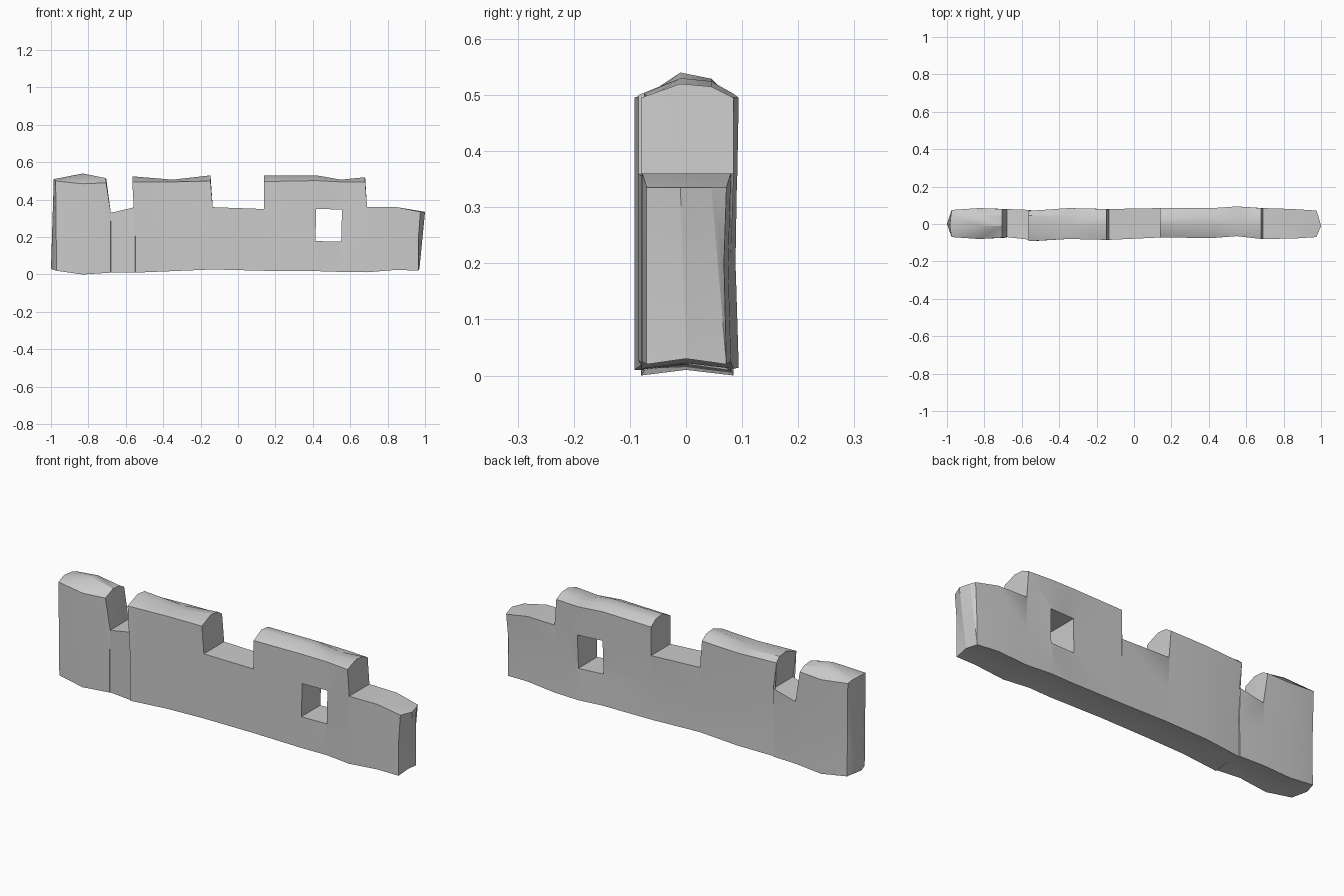
import bpy
import bmesh
from math import radians

cube = bpy.data.objects.get("Cube")
if cube:
    bpy.data.objects.remove(cube, do_unlink=True)

stone = bpy.data.materials.new("grey stone")
stone.use_nodes = True
colour = (0.6, 0.6, 0.6, 1)
stone.diffuse_color = colour
stone.node_tree.nodes["Principled BSDF"].inputs["Base Color"].default_value = colour


def section(bm, x, top_x, front, back, base, edge, ridge, tip=0, tip_top=0):
    """One cross-section of the wall; tip pushes the middle out for pointed ends."""
    lift = ridge - edge
    points = [
        (x, front, base),
        (x + tip, 0, base + 0.01),
        (x, back, base),
        (x, back * 0.94, 0.2),
        (top_x, back, edge),
        (top_x + tip_top * 0.4, 0.045, edge + lift * 0.8),
        (top_x + tip_top, -0.01, ridge),
        (top_x, front, edge),
        (x, front, 0.2),
    ]
    return [bm.verts.new(p) for p in points]


# Wall outline: base x, top x, front y, back y, base z, edge z, ridge z, end tips
stations = [
    (-0.97, -0.975, -0.07, 0.075, 0.02, 0.50, 0.51, -0.03, -0.01),
    (-0.83, -0.83, -0.08, 0.085, 0.0, 0.485, 0.54),
    (-0.681, -0.705, -0.073, 0.08, 0.01, 0.49, 0.515),
    (-0.68, -0.68, -0.07, 0.08, 0.01, 0.33, 0.33),
    (-0.55, -0.55, -0.085, 0.075, 0.01, 0.36, 0.36),
    (-0.549, -0.565, -0.092, 0.07, 0.01, 0.495, 0.525),
    (-0.35, -0.35, -0.08, 0.085, 0.018, 0.495, 0.507),
    (-0.136, -0.147, -0.085, 0.08, 0.027, 0.50, 0.53),
    (-0.135, -0.135, -0.085, 0.08, 0.027, 0.36, 0.36),
    (0.139, 0.139, -0.072, 0.085, 0.02, 0.35, 0.35),
    (0.14, 0.14, -0.072, 0.085, 0.02, 0.497, 0.53),
    (0.42, 0.42, -0.075, 0.085, 0.018, 0.502, 0.53),
    (0.55, 0.55, -0.065, 0.094, 0.014, 0.495, 0.507),
    (0.689, 0.68, -0.08, 0.085, 0.012, 0.495, 0.52),
    (0.69, 0.69, -0.08, 0.085, 0.012, 0.36, 0.36),
    (0.85, 0.85, -0.078, 0.08, 0.025, 0.36, 0.36),
    (0.965, 0.975, -0.07, 0.072, 0.02, 0.335, 0.335, 0.005, 0.025),
]

# Battlement wall, lofted along its length
bm = bmesh.new()
rings = [section(bm, *s) for s in stations]
for a, b in zip(rings, rings[1:]):
    for i in range(len(a)):
        j = (i + 1) % len(a)
        bm.faces.new((a[i], a[j], b[j], b[i]))
# Folded end caps
for r in (rings[0], rings[-1]):
    bm.faces.new((r[0], r[1], r[6], r[7], r[8]))
    bm.faces.new((r[1], r[2], r[3], r[4], r[5], r[6]))
bmesh.ops.triangulate(bm, faces=bm.faces[:])
bmesh.ops.recalc_face_normals(bm, faces=bm.faces[:])
mesh = bpy.data.meshes.new("battlement_wall")
bm.to_mesh(mesh)
bm.free()
mesh.materials.append(stone)
wall = bpy.data.objects.new("battlement_wall", mesh)
bpy.context.collection.objects.link(wall)

# Window opening through the wall
bpy.ops.mesh.primitive_cube_add(size=1, location=(0.485, 0, 0.263),
                                rotation=(0, radians(1.5), 0))
cutter = bpy.context.object
cutter.name = "window_cutter"
cutter.scale = (0.138, 0.5, 0.172)
cutter.hide_render = True
cutter.data.materials.append(stone)

bpy.ops.object.select_all(action="DESELECT")
wall.select_set(True)
bpy.context.view_layer.objects.active = wall
cut = wall.modifiers.new("window", "BOOLEAN")
cut.operation = "DIFFERENCE"
cut.solver = "EXACT"
cut.object = cutter
bpy.ops.object.modifier_apply(modifier=cut.name)
bpy.data.objects.remove(cutter, do_unlink=True)

bpy.ops.object.shade_smooth_by_angle(angle=radians(35))
